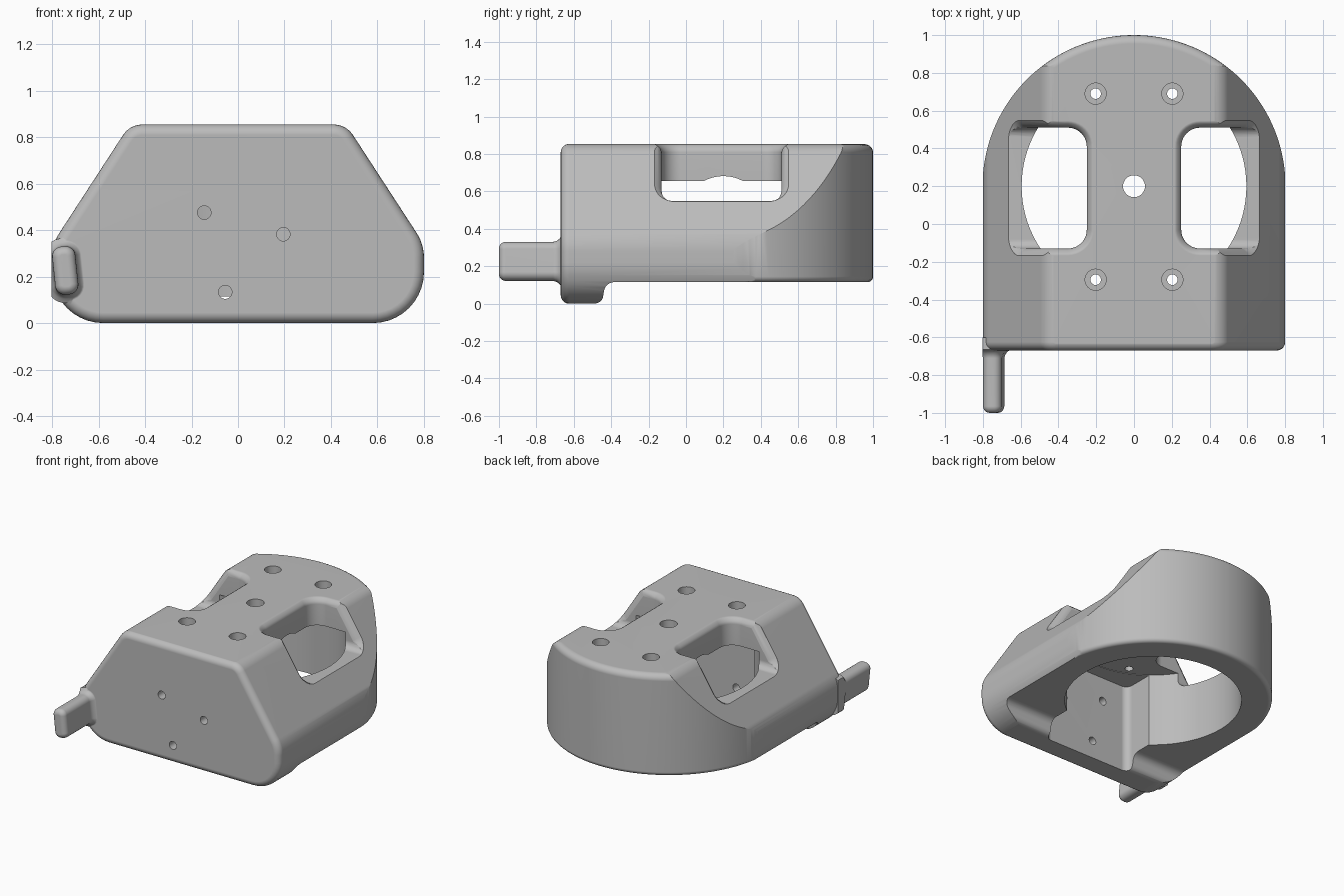
import bpy, bmesh, math
from mathutils import Vector, Matrix

cube = bpy.data.objects.get("Cube")
if cube:
    bpy.data.objects.remove(cube, do_unlink=True)

grey = bpy.data.materials.new("matte grey")
grey.use_nodes = True
GREY = (0.5, 0.5, 0.5, 1)
grey.diffuse_color = GREY
grey.node_tree.nodes["Principled BSDF"].inputs["Base Color"].default_value = GREY


def rounded(corners, steps=10):
    """Outline from (u, v, radius) corners, each replaced by an arc."""
    out = []
    n = len(corners)
    for i, (u, v, r) in enumerate(corners):
        p = Vector((u, v))
        if r == 0:
            out.append(p)
            continue
        a = (Vector(corners[i - 1][:2]) - p).normalized()
        b = (Vector(corners[(i + 1) % n][:2]) - p).normalized()
        half = a.angle(b) / 2
        c = p + (a + b).normalized() * r / math.sin(half)
        t = r / math.tan(half)
        start, end = (p + a * t - c).normalized(), (p + b * t - c).normalized()
        out += [c + start.slerp(end, k / steps) * r for k in range(steps + 1)]
    return out


def circle(u, v, r, n=32):
    return [Vector((u + r * math.cos(2 * math.pi * k / n),
                    v + r * math.sin(2 * math.pi * k / n))) for k in range(n)]


def inset(outline, d):
    """Move a counter-clockwise outline inward by d."""
    out = []
    n = len(outline)
    for i, p in enumerate(outline):
        e1 = (p - outline[i - 1]).normalized()
        e2 = (outline[(i + 1) % n] - p).normalized()
        n1, n2 = Vector((-e1.y, e1.x)), Vector((-e2.y, e2.x))
        out.append(p + (n1 + n2) * d / (1 + n1.dot(n2)))
    return out


def loft(name, outline, levels, matrix=Matrix()):
    """Solid through insets of one outline, levels = (height, inset)."""
    bm = bmesh.new()
    rings = [[bm.verts.new(matrix @ Vector((p.x, p.y, h))) for p in inset(outline, d)]
             for h, d in levels]
    n = len(outline)
    for lo, hi in zip(rings, rings[1:]):
        for i in range(n):
            j = (i + 1) % n
            bm.faces.new((lo[i], lo[j], hi[j], hi[i]))
    bm.faces.new(rings[0][::-1])
    bm.faces.new(rings[-1])
    bmesh.ops.recalc_face_normals(bm, faces=bm.faces)
    mesh = bpy.data.meshes.new(name)
    bm.to_mesh(mesh)
    bm.free()
    mesh.materials.append(grey)
    obj = bpy.data.objects.new(name, mesh)
    bpy.context.collection.objects.link(obj)
    return obj


def combine(target, tool, operation="DIFFERENCE"):
    mod = target.modifiers.new("combine", "BOOLEAN")
    mod.operation, mod.solver, mod.object = operation, "EXACT", tool
    bpy.ops.object.select_all(action="DESELECT")
    bpy.context.view_layer.objects.active = target
    target.select_set(True)
    bpy.ops.object.modifier_apply(modifier=mod.name)
    bpy.data.objects.remove(tool, do_unlink=True)


def fillet(h, r, side, steps=5):
    """Levels of a quarter round ending at height h; side +1 top, -1 bottom."""
    q = [math.pi / 2 * k / steps for k in range(steps + 1)]
    lv = [(h - side * r * (1 - math.sin(a)), r * (1 - math.cos(a))) for a in q]
    return lv if side > 0 else lv[::-1]


FRONTAL = Matrix.Rotation(math.pi / 2, 4, "X")            # u = x, v = z, w = -y
SIDEWAYS = Matrix(((0, 0, 1, 0), (1, 0, 0, 0), (0, 1, 0, 0), (0, 0, 0, 1)))  # u = y, v = z, w = x
CY, TOP, BASE = 0.2, 0.853, 0.115

# Plan shape: straight front, round back
arc = [Vector((0.802 * math.cos(a), CY + 0.8 * math.sin(a)))
       for a in (math.pi * k / 72 for k in range(73))]
plan = [Vector((-0.802, -0.9)), Vector((0.802, -0.9))] + arc
housing = loft("housing", plan, fillet(BASE, 0.03, -1) + fillet(TOP, 0.045, 1))

# Low lip under the front wall
lip = rounded([(-0.95, 0.001, 0), (-0.45, 0.001, 0.045), (-0.43, 0.1135, 0.055),
               (-0.3, 0.118, 0), (-0.3, 0.3, 0), (-0.95, 0.3, 0)])
combine(housing, loft("lip", lip, [(-1, 0), (1, 0)], SIDEWAYS), "UNION")

# Frontal cross-section with sloping shoulders and a rounded front rim
right_side = [(0.8, 0, 0.22), (0.8, 0.339, 0.2), (0.465, TOP + 0.001, 0.1)]
section = rounded(right_side + [(-x, z, r) for x, z, r in right_side[::-1]])
combine(housing, loft("section", section, [(-1.2, 0)] + fillet(0.67, 0.045, 1), FRONTAL),
        "INTERSECT")

# Tab projecting from the front, leaning slightly, flared at its root
lean = Matrix.Translation((-0.743, 0, 0.226)) @ Matrix.Rotation(math.radians(-6), 4, "Y") @ FRONTAL
tab = rounded([(-0.05, -0.104, 0.042), (0.05, -0.104, 0.042),
               (0.05, 0.104, 0.042), (-0.05, 0.104, 0.042)], 6)
front_tab = loft("front_tab", tab, [(0.6, -0.035), (0.665, -0.035), (0.675, -0.018),
                                    (0.69, -0.006), (0.71, 0)] + fillet(1.0, 0.035, 1), lean)
trim = [Vector(p) for p in ((-1.2, -1.2), (-0.802, -1.2), (-0.802, 0), (-1.2, 0))]
combine(front_tab, loft("side_trim", trim, [(-0.5, 0), (1, 0)]))
combine(housing, front_tab, "UNION")

# Bore, and the pocket that joins it to the front wall
combine(housing, loft("bore", circle(0, CY, 0.595, 96), [(-0.2, 0), (0.657, 0)]))
pocket = rounded([(-0.36, -0.5, 0.05), (0.36, -0.5, 0.05), (0.36, CY, 0), (-0.36, CY, 0)])
combine(housing, loft("pocket", pocket, [(-0.2, 0), (0.653, 0)]))
combine(housing, loft("roof_groove", circle(CY, 0.462, 0.22, 64), [(-0.32, 0), (0.32, 0)], SIDEWAYS))

# Side windows with rounded floor and softened rims
Y0, Y1 = -0.13, 0.51
slope = Vector((-0.548, 0, 0.837))
normal = Vector((0.837, 0, 0.548))
window = rounded([(0.25, Y0, 0.1), (1.0, Y0, 0), (1.0, Y1, 0), (0.25, Y1, 0.1)])
rim = rounded([(0.045, Y0, 0.07), (0.55, Y0, 0), (0.55, Y1, 0), (0.045, Y1, 0.07)])
for side in (1, -1):
    flip = Matrix.Diagonal((side, 1, 1, 1))
    combine(housing, loft("window", window, fillet(0.55, 0.05, -1) + [
        (0.81, 0), (0.83, -0.008), (0.845, -0.023), (0.855, -0.04), (0.95, -0.04)], flip))
    frame = Matrix.Identity(4)
    for col, vec in enumerate((slope, Vector((0, 1, 0)), normal, Vector((0.668, 0, 0.54)))):
        for row in range(3):
            frame[row][col] = vec[row]
    combine(housing, loft("window_rim", rim, [(-0.06, 0.01), (-0.045, -0.001), (-0.03, -0.006),
                                              (-0.012, -0.02), (0.001, -0.038), (0.1, -0.038)],
                          flip @ frame))

# Counterbored screw holes in the roof and a plain centre hole
for x in (-0.203, 0.203):
    for y in (-0.295, 0.69):
        combine(housing, loft("screw_hole", circle(x, y, 0.028), [(0.5, 0), (1, 0)]))
        combine(housing, loft("counterbore", circle(x, y, 0.056), [(0.75, 0), (1, 0)]))
combine(housing, loft("centre_hole", circle(0, CY, 0.058), [(0.5, 0), (1, 0)]))

# Small holes through the front wall
for x, z in ((-0.145, 0.475), (0.195, 0.382), (-0.055, 0.133)):
    combine(housing, loft("front_hole", circle(x, z, 0.029), [(0.4, 0), (0.8, 0)], FRONTAL))

# Smooth shading with crisp edges
bpy.ops.object.select_all(action="DESELECT")
bpy.context.view_layer.objects.active = housing
housing.select_set(True)
bpy.ops.object.shade_smooth_by_angle(angle=math.radians(32))
weighted = housing.modifiers.new("even shading", "WEIGHTED_NORMAL")
weighted.keep_sharp = True
